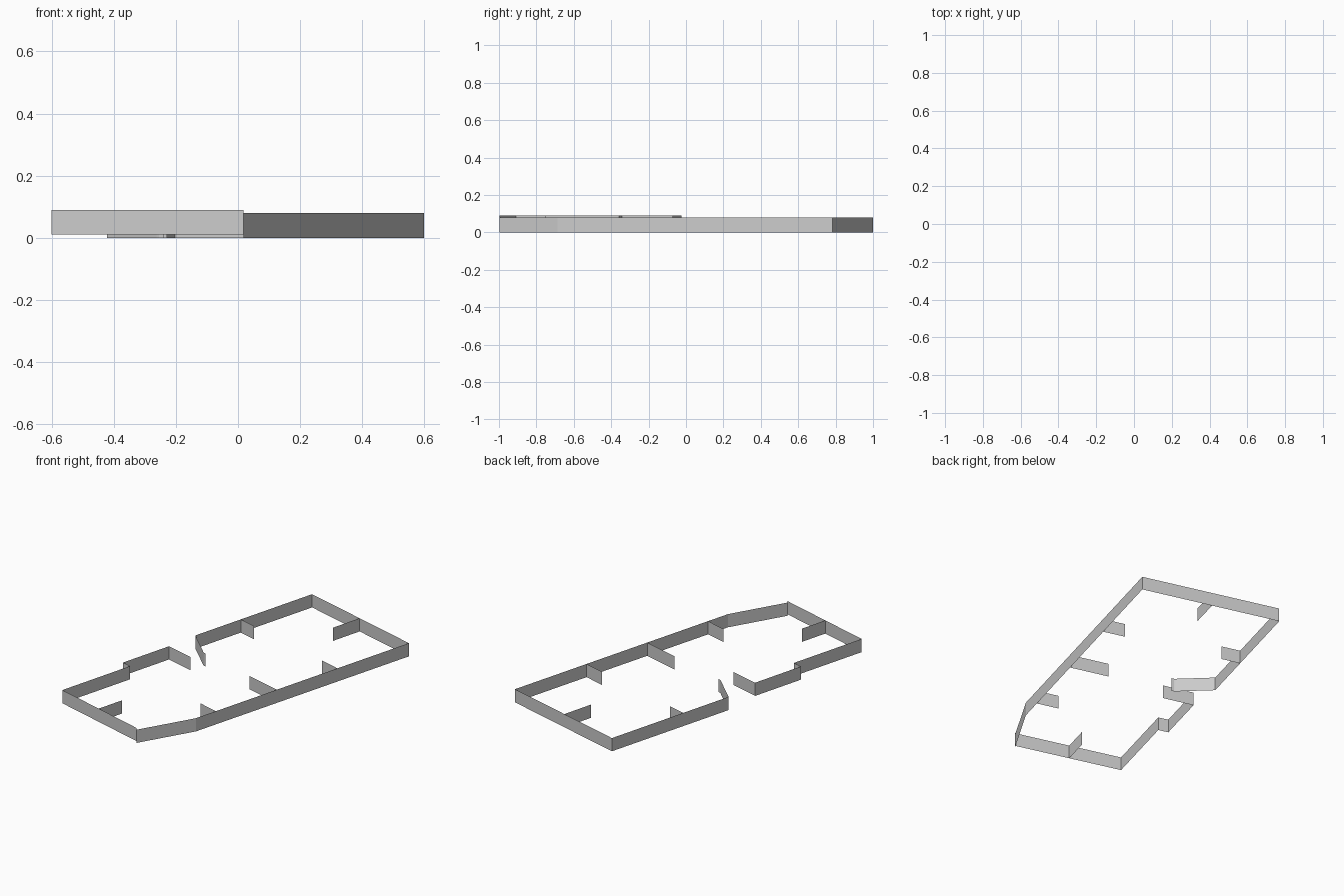
import bpy

if "Cube" in bpy.data.objects:
    bpy.data.objects.remove(bpy.data.objects["Cube"])

HEIGHT = 0.08


def wall(name, points, base=0.0):
    """Thin upright sheet following a plan-view path."""
    n = len(points)
    verts = [(x, y, z) for z in (base, base + HEIGHT) for x, y in points]
    faces = [(i, i + 1, n + i + 1, n + i) for i in range(n - 1)]
    mesh = bpy.data.meshes.new(name)
    mesh.from_pydata(verts, [], faces)
    obj = bpy.data.objects.new(name, mesh)
    bpy.context.collection.objects.link(obj)
    return obj


# Main outer wall: front corner, right side, back, left side, angled entrance
wall("main_outer_wall", [
    (0.018, -0.996), (0.199, -0.687), (0.598, 0.784), (-0.203, 1.0),
    (-0.421, 0.193), (-0.262, 0.042), (-0.255, 0.037), (-0.24, 0.033)])

# Raised front-left wall with a small jog and an entrance return
RAISED = 0.01
wall("front_left_wall", [
    (0.018, -0.996), (-0.60, -0.826), (-0.474, -0.357),
    (-0.532, -0.341), (-0.447, -0.024), (-0.268, -0.071)], RAISED)

# Short partitions standing off the outer walls
partitions = {
    "back_partition": ((0.190, 0.894), (0.141, 0.709), 0),
    "left_partition": ((-0.336, 0.507), (-0.228, 0.478), 0),
    "right_back_partition": ((0.464, 0.290), (0.338, 0.324), 0),
    "right_middle_partition": ((0.350, -0.129), (0.126, -0.069), 0),
    "right_front_partition": ((0.236, -0.549), (0.110, -0.515), 0),
    "front_partition": ((-0.298, -0.909), (-0.255, -0.748), RAISED),
}
for name, (start, end, base) in partitions.items():
    wall(name, [start, end], base)
